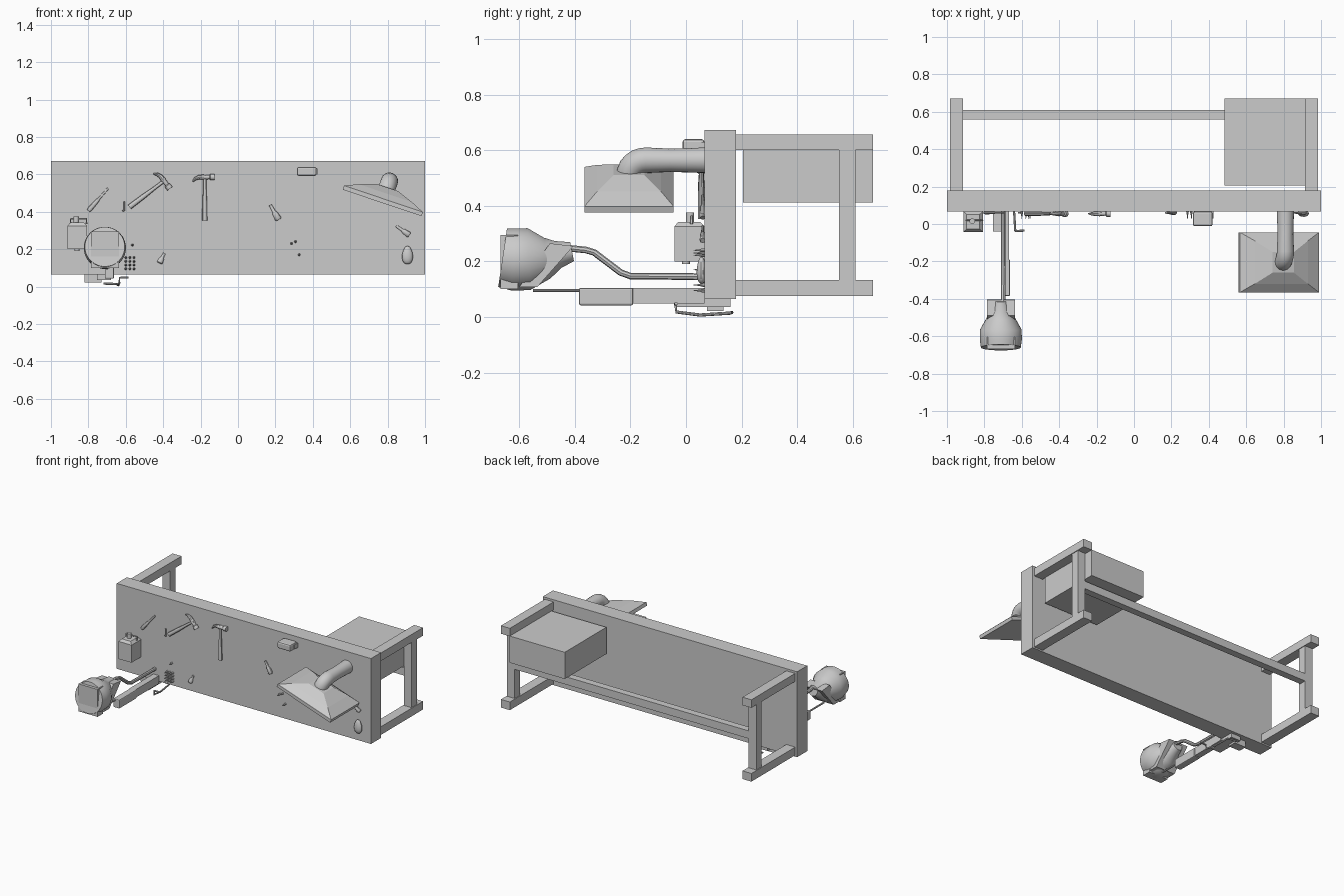
import bpy, bmesh, math
from mathutils import Vector, Matrix

if "Cube" in bpy.data.objects:
    bpy.data.objects.remove(bpy.data.objects["Cube"])

FACE = 0.066  # front plane of the bench top, which faces -y


def finish(name, bm, smooth=False):
    bmesh.ops.recalc_face_normals(bm, faces=bm.faces)
    me = bpy.data.meshes.new(name)
    bm.to_mesh(me)
    bm.free()
    ob = bpy.data.objects.new(name, me)
    bpy.context.collection.objects.link(ob)
    if smooth:
        bpy.ops.object.select_all(action='DESELECT')
        ob.select_set(True)
        bpy.context.view_layer.objects.active = ob
        bpy.ops.object.shade_smooth_by_angle(angle=math.radians(35))
    return ob


def box(name, x0, x1, y0, y1, z0, z1, bevel=0):
    bm = bmesh.new()
    bmesh.ops.create_cube(bm, size=1)
    for v in bm.verts:
        v.co = ((x0 + x1) / 2 + v.co.x * (x1 - x0),
                (y0 + y1) / 2 + v.co.y * (y1 - y0),
                (z0 + z1) / 2 + v.co.z * (z1 - z0))
    if bevel:
        bmesh.ops.bevel(bm, geom=bm.edges[:], offset=bevel, segments=2,
                        profile=0.5, affect='EDGES')
    return finish(name, bm)


def loft(name, rings, smooth=False):
    """Skin a list of equal-length point rings and cap both ends."""
    bm = bmesh.new()
    vs = [[bm.verts.new(p) for p in r] for r in rings]
    n = len(vs[0])
    for a, b in zip(vs, vs[1:]):
        for i in range(n):
            j = (i + 1) % n
            bm.faces.new((a[i], a[j], b[j], b[i]))
    bm.faces.new(vs[0])
    bm.faces.new(vs[-1])
    return finish(name, bm, smooth)


def tube(name, pts, radii, n=12, flat=1.0, smooth=True):
    """Round section along a path; flat squashes it in y."""
    pts = [Vector(p) for p in pts]
    if not isinstance(radii, (list, tuple)):
        radii = [radii] * len(pts)
    rings, side = [], None
    for i, p in enumerate(pts):
        t = (pts[min(i + 1, len(pts) - 1)] - pts[max(i - 1, 0)]).normalized()
        if side is None:
            side = t.orthogonal().normalized()
        side = (side - t * side.dot(t)).normalized()
        up = t.cross(side)
        ring = []
        for k in range(n):
            a = 2 * math.pi * k / n
            o = (side * math.cos(a) + up * math.sin(a)) * radii[i]
            o.y *= flat
            ring.append(p + o)
        rings.append(ring)
    return loft(name, rings, smooth)


def prism_x(name, yz, x0, x1):
    return loft(name, [[(x, y, z) for y, z in yz] for x in (x0, x1)])


# Bench lying on its back: top, leg frames, rails and drawer box
box("bench_top", -1, 1, FACE, 0.18, 0.065, 0.672)
for side, x0, x1 in (("left", -0.985, -0.915), ("right", 0.915, 0.985)):
    box(side + "_lower_leg", x0, x1, 0.18, 0.672, 0.075, 0.133)
    box(side + "_upper_leg", x0, x1, 0.18, 0.672, 0.6, 0.657)
    box(side + "_leg_rail", x0 + 0.005, x1 - 0.005, 0.55, 0.61, 0.133, 0.6)
box("long_stretcher", -0.92, 0.92, 0.56, 0.61, 0.34, 0.395)
box("drawer_box", 0.483, 0.918, 0.205, 0.672, 0.412, 0.602)

# Hooded lamp: tilted square shade with a bent pipe to the bench
tilt = Matrix.Translation((0.772, -0.205, 0.452)) @ Matrix.Rotation(math.radians(18.6), 4, 'Y')
def square(hx, hy, z):
    return [tilt @ Vector((sx * hx, sy * hy, z))
            for sx, sy in ((-1, -1), (1, -1), (1, 1), (-1, 1))]
loft("lamp_shade", [square(0.222, 0.16, -0.005), square(0.222, 0.16, 0.018),
                    square(0.15, 0.115, 0.05), square(0.06, 0.055, 0.082)])
up = (tilt.to_3x3() @ Vector((0, 0, 1))).normalized()
neck = tilt @ Vector((0, 0, 0.04))
corner = tilt @ Vector((0, 0, 0.118))
path = [neck]
for i in range(7):
    a = math.pi / 2 * i / 6
    path.append(corner + Vector((0, 0.06, 0)) * (1 - math.cos(a))
                - up * 0.058 * (1 - math.sin(a)))
path += [corner + Vector((0, 0.15, 0)), Vector((corner.x, FACE + 0.01, corner.z))]
tube("lamp_pipe", path, [0.046] * 8 + [0.042, 0.046], 20)

# Work light head: round body, square glass, slanted rear plate
hx, hz = -0.712, 0.212
rings = [(-0.66, 0.107, 0.213), (-0.62, 0.113, 0.207), (-0.565, 0.112, 0.208),
         (-0.50, 0.075, 0.212), (-0.46, 0.05, 0.225), (-0.41, 0.035, 0.235)]
tube("light_head", [(hx, y, z) for y, r, z in rings], [r for y, r, z in rings], 28)
box("light_glass", hx - 0.075, hx + 0.075, -0.668, -0.605, 0.1, 0.295)
prism_x("light_back_plate", [(-0.60, 0.108), (-0.535, 0.108), (-0.405, 0.255),
                             (-0.49, 0.265)], hx - 0.075, hx + 0.075)
tube("light_arm", [(-0.7, FACE, 0.145), (-0.7, -0.2, 0.147), (-0.7, -0.235, 0.16),
                   (-0.7, -0.33, 0.232), (-0.7, -0.36, 0.241), (-0.7, -0.45, 0.25)], 0.012, 8)

# Clamp beneath the light: bar, sliding rod, pad and crank
box("clamp_bar", -0.712, -0.663, -0.385, -0.19, 0.042, 0.105, 0.006)
box("clamp_stem", -0.712, -0.668, -0.2, FACE, 0.048, 0.105)
tube("clamp_rod", [(-0.70, -0.37, 0.095), (-0.70, -0.55, 0.095)], 0.006, 8)
box("clamp_foot", -0.755, -0.68, -0.04, 0.16, 0.035, 0.066)
box("clamp_pad", -0.82, -0.73, 0.075, 0.135, 0.022, 0.066)
tube("clamp_crank", [(-0.72, 0.165, 0.016), (-0.65, 0.16, 0.014), (-0.64, 0.05, 0.007),
                     (-0.635, -0.035, 0.018), (-0.633, -0.038, 0.047),
                     (-0.585, -0.035, 0.048)], 0.006, 8)

# Can with sloped shoulders, cap and carry handle
def can_ring(hw, hd, z):
    return [(-0.86 + sx * hw, 0.012 + sy * hd, z)
            for sx, sy in ((-1, -1), (1, -1), (1, 1), (-1, 1))]
loft("can_body", [can_ring(0.052, 0.054, 0.2), can_ring(0.052, 0.054, 0.325),
                  can_ring(0.035, 0.04, 0.342)])
tube("can_neck", [(-0.865, 0.015, 0.335), (-0.865, 0.015, 0.375)], 0.015, 12)
tube("can_handle", [(-0.895, 0.02, 0.335), (-0.895, 0.02, 0.362), (-0.81, 0.02, 0.362),
                    (-0.81, 0.02, 0.335)], 0.005, 8)
tube("can_base_plug", [(-0.86, 0.0, 0.19), (-0.86, 0.0, 0.205)], 0.014, 12)


# Claw hammers: handle, striking head and curved claw
def hammer(name, x, z, angle, mirror=1):
    """x, z is the head end of the handle; angle turns the hanging handle."""
    c, s = math.cos(angle), math.sin(angle)
    def at(u, v):
        u *= mirror
        return (x + u * c - v * s, 0.055, z + u * s + v * c)
    tube(name + "_handle", [at(0, 0.012), at(0, -0.06), at(0, -0.14), at(0, -0.232)],
         [0.009, 0.009, 0.013, 0.014], 10, 0.9)
    tube(name + "_head", [at(-0.012, 0), at(0.025, 0), at(0.03, 0), at(0.052, 0)],
         [0.014, 0.011, 0.017, 0.017], 12)
    tube(name + "_claw", [at(-0.005, 0), at(-0.03, 0), at(-0.05, -0.008), at(-0.066, -0.025)],
         [0.014, 0.012, 0.009, 0.003], 8)

hammer("hammer_upright", -0.178, 0.585, 0)
hammer("hammer_slanted", -0.395, 0.565, math.radians(-53))

# Chisels: each runs from its handle end to its blade tip
for i, (ax, az, bx, bz, w) in enumerate([(-0.80, 0.405, -0.695, 0.525, 0.013),
                                         (0.218, 0.357, 0.172, 0.437, 0.018),
                                         (0.917, 0.275, 0.845, 0.325, 0.016),
                                         (-0.42, 0.125, -0.393, 0.18, 0.016)]):
    a, b = Vector((ax, 0.06, az)), Vector((bx, 0.06, bz))
    f = (0, 0.08, 0.45, 0.55, 1)
    tube("chisel_%d" % i, [a.lerp(b, t) for t in f],
         [w * 0.7, w, w * 0.8, w * 0.5, w * 0.45], 10, 0.7)

# Small tape case
box("tape_case", 0.315, 0.42, -0.012, FACE, 0.592, 0.64, 0.01)
box("tape_lip", 0.345, 0.425, 0.03, FACE, 0.598, 0.63)

# Rounded bulb
f = [math.pi * i / 10 for i in range(11)]
tube("bulb", [(0.906, 0.056, 0.168 + 0.048 * math.cos(a)) for a in f],
     [0.003 + 0.026 * math.sin(a) * (1 - 0.2 * math.cos(a)) for a in f], 14, 0.6)

# Spikes and loose nails standing out from the bench face
spots = [(-0.6 + 0.022 * (k % 3), 0.095 + 0.02 * (k // 3)) for k in range(12)]
spots += [(-0.565, 0.222), (0.286, 0.23), (0.307, 0.24), (0.327, 0.17)]
for i, (x, z) in enumerate(spots):
    tube("nail_%d" % i, [(x, FACE + 0.003, z), (x, 0.055, z), (x, 0.052, z), (x, 0.027, z)],
         [0.007, 0.006, 0.004, 0.001], 8)
tube("hex_key", [(-0.62, 0.06, 0.405), (-0.61, 0.06, 0.405), (-0.61, 0.06, 0.455)], 0.005, 6)
